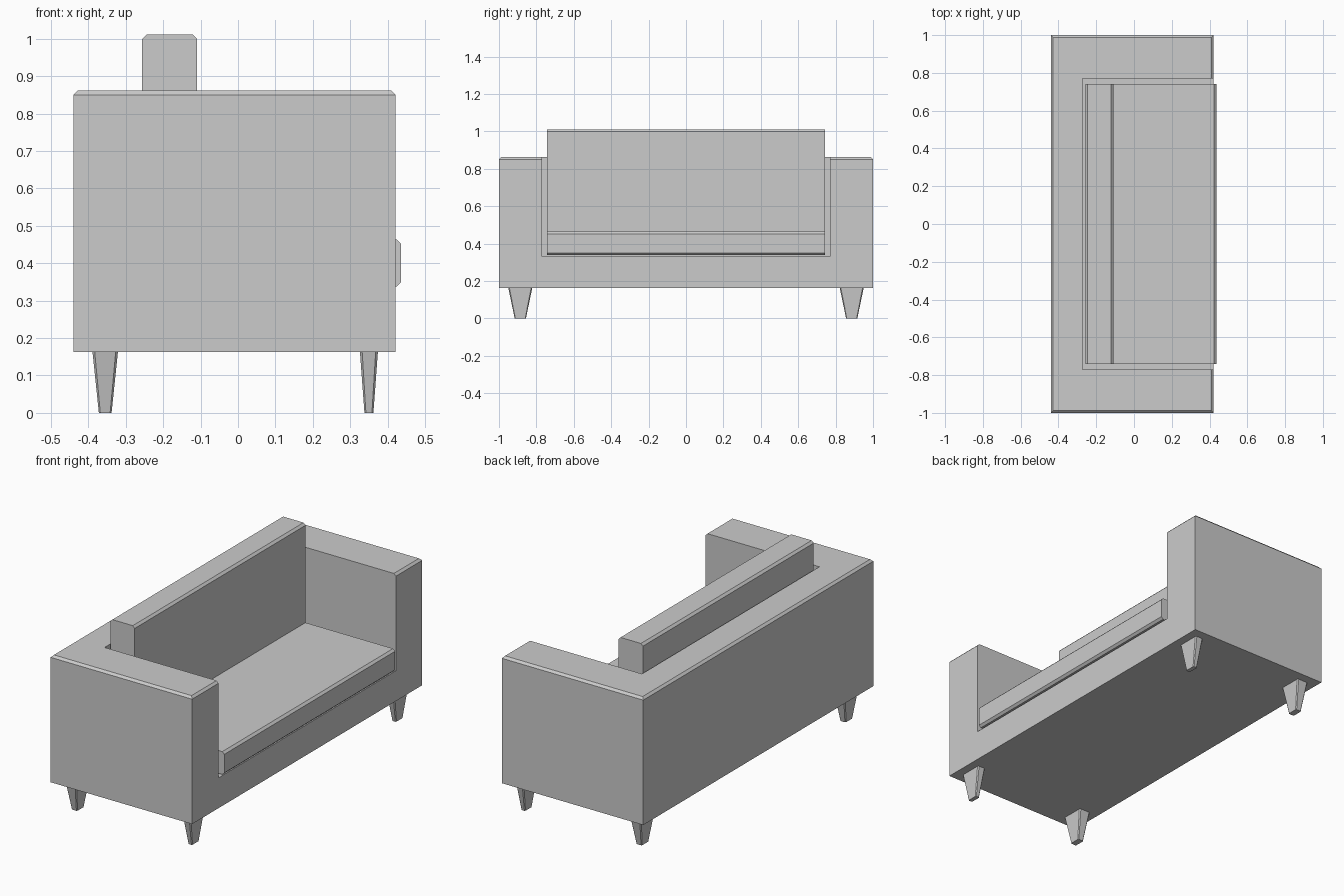
import bpy, bmesh

if "Cube" in bpy.data.objects:
    bpy.data.objects.remove(bpy.data.objects["Cube"])


def add_mesh(name, bm):
    bmesh.ops.recalc_face_normals(bm, faces=bm.faces[:])
    me = bpy.data.meshes.new(name)
    bm.to_mesh(me)
    bm.free()
    ob = bpy.data.objects.new(name, me)
    bpy.context.collection.objects.link(ob)
    return ob


def box(lo, hi):
    bm = bmesh.new()
    bmesh.ops.create_cube(bm, size=1)
    for v in bm.verts:
        v.co = [a + (b - a) * (c + 0.5) for a, b, c in zip(lo, hi, v.co)]
    return bm


def loft(loops):
    # Closed solid through matching rings of points
    bm = bmesh.new()
    rings = [[bm.verts.new(p) for p in loop] for loop in loops]
    n = len(rings[0])
    for a, b in zip(rings, rings[1:]):
        for i in range(n):
            j = (i + 1) % n
            bm.faces.new((a[i], a[j], b[j], b[i]))
    bm.faces.new(rings[0])
    bm.faces.new(rings[-1])
    return bm


# Sofa body: block with chamfered top rim, hollowed for the cushion
bm = box((-0.44, -1, 0.163), (0.421, 1, 0.862))
rim = [e for e in bm.edges if all(v.co.z > 0.8 for v in e.verts)]
bmesh.ops.bevel(bm, geom=rim, offset=0.012, segments=1, affect='EDGES')
frame = add_mesh("sofa_frame", bm)
cutter = add_mesh("seat_cutter", box((-0.272, -0.771, 0.33), (0.6, 0.771, 1.2)))
cutter.hide_render = True
cutter.display_type = 'WIRE'
cut = frame.modifiers.new("seat_hollow", 'BOOLEAN')
cut.operation = 'DIFFERENCE'
cut.solver = 'EXACT'
cut.object = cutter

# Seat and back cushion: chamfered L profile run along y
c = 0.012
x0, x1, x2 = -0.257, -0.109, 0.436
z0, z1, z2 = 0.338, 0.464, 1.011
profile = [(x0 + c, z0), (x2 - c, z0), (x2, z0 + c), (x2, z1 - c), (x2 - c, z1),
           (x1, z1), (x1, z2 - c), (x1 - c, z2), (x0 + c, z2), (x0, z2 - c), (x0, z0 + c)]
add_mesh("seat_and_back_cushion", loft([[(x, y, z) for x, z in profile] for y in (-0.742, 0.742)]))


# Tapered legs with chamfered corners
def leg_ring(cx, cy, hx, hy, k, z):
    return [(cx + x, cy + y, z) for x, y in (
        (hx, hy - k), (hx - k, hy), (k - hx, hy), (-hx, hy - k),
        (-hx, k - hy), (k - hx, -hy), (hx - k, -hy), (hx, k - hy))]


for label, cx, top, bottom in (("front", 0.35, 0.024, 0.012), ("back", -0.355, 0.034, 0.017)):
    for side, s in (("left", -1), ("right", 1)):
        add_mesh(f"{label}_leg_{side}", loft([
            leg_ring(cx, 0.886 * s, bottom, 0.03, 0.004, 0),
            leg_ring(cx, 0.886 * s, top, 0.064, 0.006, 0.163)]))
